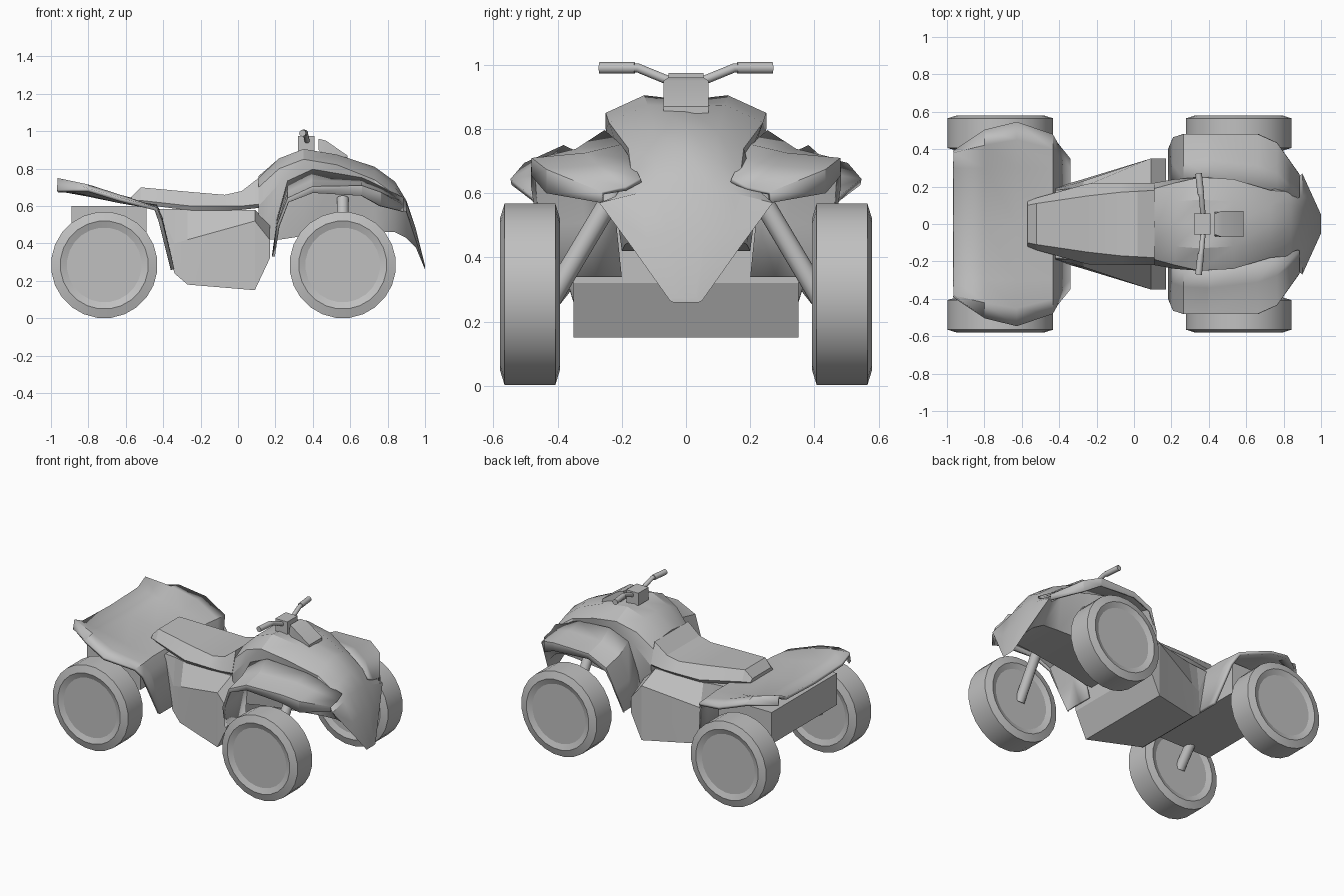
import bpy, bmesh, math
from mathutils import Vector

cube = bpy.data.objects.get("Cube")
if cube:
    bpy.data.objects.remove(cube, do_unlink=True)

# single grey finish for every part
grey = bpy.data.materials.new("plain_grey")
grey.use_nodes = True
colour = (.53, .53, .53, 1)
grey.diffuse_color = colour
for node in grey.node_tree.nodes:
    if node.type == "BSDF_PRINCIPLED":
        node.inputs["Base Color"].default_value = colour


def finish(name, bm, angle=28, thickness=0):
    """Turn a bmesh into a shaded object, optionally giving a sheet some thickness."""
    bmesh.ops.remove_doubles(bm, verts=bm.verts, dist=.0005)
    bmesh.ops.recalc_face_normals(bm, faces=bm.faces)
    mesh = bpy.data.meshes.new(name)
    bm.to_mesh(mesh)
    bm.free()
    mesh.materials.append(grey)
    obj = bpy.data.objects.new(name, mesh)
    bpy.context.collection.objects.link(obj)
    if thickness:
        solid = obj.modifiers.new("thickness", "SOLIDIFY")
        solid.thickness = thickness
        solid.offset = 0
    bpy.ops.object.select_all(action="DESELECT")
    bpy.context.view_layer.objects.active = obj
    obj.select_set(True)
    bpy.ops.object.shade_smooth_by_angle(angle=math.radians(angle))
    return obj


def loft(name, rows, closed=True, angle=28, thickness=0):
    """Join rows of points with quads; closed rows become a capped solid."""
    bm = bmesh.new()
    rings = [[bm.verts.new(point) for point in row] for row in rows]
    count = len(rings[0])
    for first, second in zip(rings, rings[1:]):
        for i in range(count if closed else count - 1):
            j = (i + 1) % count
            bm.faces.new((first[i], first[j], second[j], second[i]))
    if closed:
        bm.faces.new(rings[0])
        bm.faces.new(rings[-1])
    return finish(name, bm, angle, thickness)


def mirrored(x, half):
    """Full cross-section at x from the (y, z) points of its left half."""
    right = [(x, -y, z) for y, z in reversed(half) if y > 0]
    return [(x, y, z) for y, z in half] + right


def body(name, sections, **options):
    return loft(name, [mirrored(x, half) for x, half in sections], **options)


def box(name, low, high):
    half = [(high[1], high[2]), (high[1], low[2])]
    return body(name, [(low[0], half), (high[0], half)])


def tube(name, points, radius, sides=12):
    """Round bar following a list of points."""
    points = [Vector(p) for p in points]
    rows = []
    for i, point in enumerate(points):
        ahead = points[min(i + 1, len(points) - 1)] - points[max(i - 1, 0)]
        across = ahead.cross(Vector((1, 0, 0))).normalized()
        up = ahead.cross(across).normalized()
        turns = [math.tau * k / sides for k in range(sides)]
        rows.append([point + radius * (across * math.cos(t) + up * math.sin(t)) for t in turns])
    return loft(name, rows, angle=40)


def wheel(name, x, side, sides=24):
    """Turned tyre with a chamfered edge and a sunken hub disc on both faces."""
    radius = .285
    outer = [(.2, .566), (.236, .58), (radius, .565)]
    inner = [(r, .972 - y) for r, y in reversed(outer)]
    rows = []
    for r, y in outer + inner:
        turns = [math.tau * (k + .5) / sides for k in range(sides)]
        rows.append([(x + r * math.cos(t), side * y, radius + r * math.sin(t)) for t in turns])
    return loft(name, rows, angle=16)


# hood, fuel tank and pointed nose in one shell
body("hood", [
    (.11, [(0, .76), (.1, .75), (.19, .7), (.22, .6), (.2, .42)]),
    (.22, [(0, .855), (.12, .855), (.22, .8), (.24, .72), (.2, .42)]),
    (.35, [(0, .89), (.13, .905), (.25, .85), (.25, .8), (.19, .44)]),
    (.53, [(0, .87), (.12, .875), (.24, .82), (.22, .76), (.17, .45)]),
    (.73, [(0, .81), (.1, .79), (.18, .74), (.18, .68), (.15, .46)]),
    (.84, [(0, .73), (.1, .7), (.17, .66), (.22, .59), (.14, .46)]),
    (.9, [(0, .63), (.08, .62), (.15, .6), (.27, .57), (.12, .43)]),
    (.95, [(0, .48), (.06, .48), (.12, .46), (.16, .42), (.1, .38)]),
    (1, [(0, .28), (.03, .28), (.04, .275), (.05, .265), (.04, .26)]),
])

# saddle
body("seat", [
    (-.57, [(.1, .65), (.12, .63), (.11, .62)]),
    (-.52, [(.11, .7), (.14, .63), (.13, .61)]),
    (-.25, [(.15, .675), (.215, .6), (.2, .575)]),
    (-.07, [(.17, .66), (.22, .6), (.2, .575)]),
    (.02, [(.175, .68), (.22, .6), (.2, .58)]),
    (.11, [(.18, .75), (.22, .61), (.2, .59)]),
], angle=20)

# engine block and footwells, widening forwards
body("engine_block", [
    (-.42, [(.18, .585), (.19, .58), (.19, .57)]),
    (-.34, [(.19, .585), (.21, .4), (.22, .24)]),
    (-.27, [(.2, .58), (.23, .42), (.24, .18)]),
    (.09, [(.2, .58), (.35, .52), (.35, .15)]),
    (.17, [(.2, .5), (.35, .42), (.35, .32)]),
], angle=5)
box("rear_frame", (-.89, -.35, .385), (-.49, .35, .6))

# dished rear fender, its front edge folding down to the footwells
body("rear_fender", [
    (-.965, [(.385, .68), (.38, .74), (.3, .7), (0, .69)]),
    (-.8, [(.5, .685), (.42, .705), (.3, .665), (0, .66)]),
    (-.63, [(.545, .635), (.45, .65), (.3, .625), (0, .625)]),
    (-.44, [(.48, .585), (.4, .59), (.3, .6), (0, .6)]),
    (-.415, [(.43, .52), (.36, .53), (.28, .54), (0, .55)]),
    (-.35, [(.35, .26), (.3, .26), (.24, .26), (0, .26)]),
], closed=False, thickness=.02)

for side, label in ((1, "left"), (-1, "right")):
    # front fender stations: x, height, outer reach, inner root, rise to the tank, lip drop
    stations = [(.19, .34, .4, .2, 0, .01), (.215, .5, .46, .22, .03, .01),
                (.27, .64, .475, .24, .09, .02), (.4, .7, .475, .25, .09, .03),
                (.66, .705, .475, .2, .04, .05), (.76, .67, .43, .17, .03, .07),
                (.88, .6, .26, .14, .04, .03)]
    rows = []
    for x, z, reach, root, rise, lip in stations:
        middle = root + .4 * (reach - root)
        rows.append([(x, side * y, h) for y, h in
                     ((reach, z - lip), (reach, z), (middle, z + .35 * rise), (root, z + rise))])
    loft(label + "_front_fender", rows, closed=False, angle=22, thickness=.015)

    # wheels with their slanted struts
    for end, x, top in (("front", .56, .64), ("rear", -.715, .55)):
        wheel(f"{label}_{end}_wheel", x, side)
        tube(f"{label}_{end}_strut", [(x, side * .2, top), (x, side * .42, .27)], .032)

    # handlebar and grip
    tube(label + "_handlebar", [(.37, side * .04, .945), (.36, side * .15, .99),
                                (.355, side * .19, .99), (.345, side * .27, .99)], .014)
    tube(label + "_grip", [(.357, side * .16, .99), (.345, side * .27, .99)], .018)

# steering head and sloping gauge panel
box("steering_head", (.32, -.055, .89), (.41, .055, .975))
body("gauge_panel", [
    (.43, [(.055, .96), (.065, .9)]),
    (.47, [(.07, .95), (.065, .87)]),
    (.585, [(.07, .87), (.07, .845)]),
])
